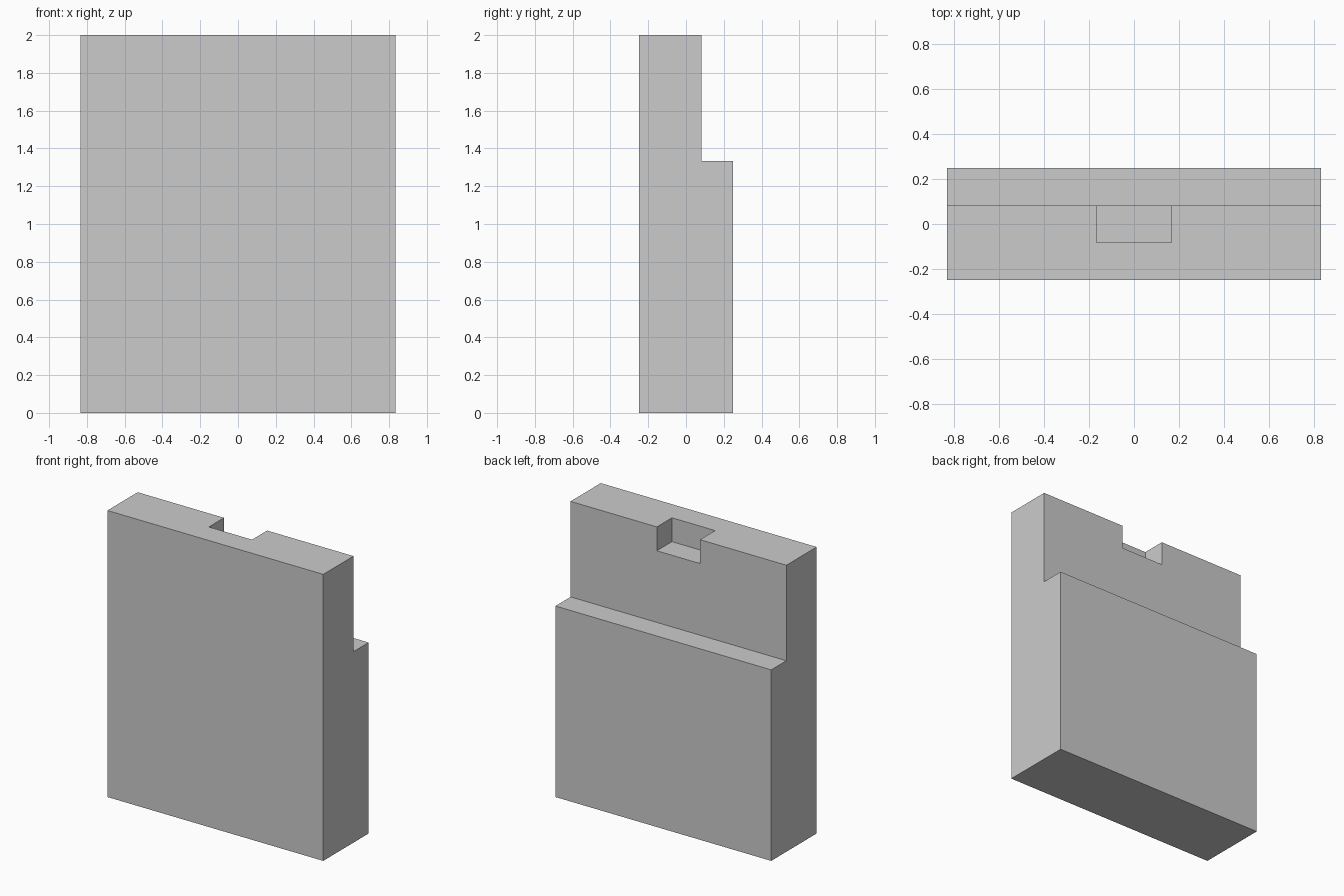
import bpy, bmesh

if "Cube" in bpy.data.objects:
    bpy.data.objects.remove(bpy.data.objects["Cube"])

U = 1 / 6  # the model sits on a grid of sixths


def extrude_profile(name, profile, half_width):
    """Extrude a closed (y, z) profile along x, centred on x = 0."""
    bm = bmesh.new()
    face = bm.faces.new([bm.verts.new((-half_width, y, z)) for y, z in profile])
    result = bmesh.ops.extrude_face_region(bm, geom=[face])
    moved = [g for g in result["geom"] if isinstance(g, bmesh.types.BMVert)]
    bmesh.ops.translate(bm, verts=moved, vec=(2 * half_width, 0, 0))
    bmesh.ops.recalc_face_normals(bm, faces=bm.faces)
    mesh = bpy.data.meshes.new(name)
    bm.to_mesh(mesh)
    bm.free()
    obj = bpy.data.objects.new(name, mesh)
    bpy.context.collection.objects.link(obj)
    return obj


# Slab with a step along the back
slab = extrude_profile("stepped_slab", [
    (-1.5 * U, 0), (1.5 * U, 0), (1.5 * U, 8 * U),
    (0.5 * U, 8 * U), (0.5 * U, 12 * U), (-1.5 * U, 12 * U)], 5 * U)

# Cutter for the notch in the top back edge
cutter = extrude_profile("notch_cutter", [
    (-0.5 * U, 11 * U), (1.0 * U, 11 * U),
    (1.0 * U, 12.5 * U), (-0.5 * U, 12.5 * U)], U)
cutter.hide_render = True
cutter.hide_set(True)

notch = slab.modifiers.new("notch", "BOOLEAN")
notch.operation = "DIFFERENCE"
notch.solver = "EXACT"
notch.object = cutter
